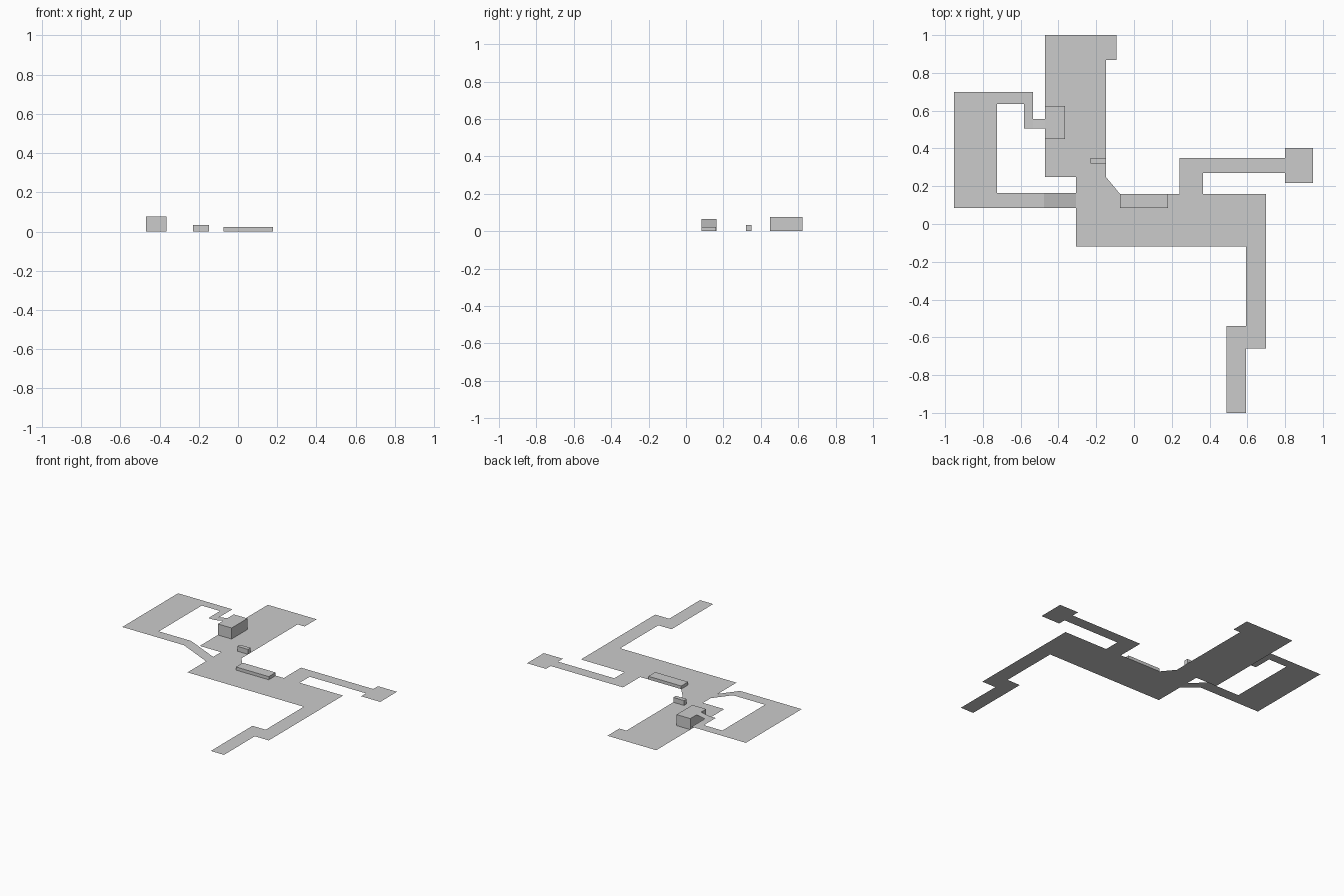
import bpy, bmesh

if "Cube" in bpy.data.objects:
    bpy.data.objects.remove(bpy.data.objects["Cube"])


def sheet(name, points, flip=False):
    """Single flat polygon from an ordered outline of 3D points, split into triangles."""
    bm = bmesh.new()
    face = bm.faces.new([bm.verts.new(p) for p in points])
    face.normal_update()
    if (face.normal.z < 0) != flip:
        face.normal_flip()
    if len(points) > 4:
        bmesh.ops.triangulate(bm, faces=[face])
    return finish(name, bm)


def block(name, x0, x1, y0, y1, height):
    """Open-bottomed box standing on the floor sheet."""
    bm = bmesh.new()
    base = bm.faces.new([bm.verts.new((x, y, 0)) for x, y in
                         ((x0, y0), (x1, y0), (x1, y1), (x0, y1))])
    top = bmesh.ops.extrude_face_region(bm, geom=[base])["geom"]
    for v in top:
        if isinstance(v, bmesh.types.BMVert):
            v.co.z = height
    if base.is_valid:
        bmesh.ops.delete(bm, geom=[base], context='FACES_ONLY')
    bmesh.ops.recalc_face_normals(bm, faces=bm.faces)
    # keep the top facing up
    bm.normal_update()
    if max(bm.faces, key=lambda f: f.calc_center_median().z).normal.z < 0:
        bmesh.ops.reverse_faces(bm, faces=bm.faces)
    return finish(name, bm)


def finish(name, bm):
    mesh = bpy.data.meshes.new(name)
    bm.to_mesh(mesh)
    bm.free()
    obj = bpy.data.objects.new(name, mesh)
    bpy.context.collection.objects.link(obj)
    return obj


# Ground floor: rooms and corridors in one outline
floor = [(-0.47, 1.0), (-0.093, 1.0), (-0.093, 0.868), (-0.147, 0.868),
         (-0.147, 0.247), (-0.075, 0.16), (0.242, 0.16), (0.242, 0.35),
         (0.80, 0.35), (0.80, 0.402), (0.947, 0.402), (0.947, 0.217),
         (0.80, 0.217), (0.80, 0.27), (0.365, 0.27), (0.365, 0.16),
         (0.70, 0.16), (0.70, -0.66), (0.592, -0.66), (0.592, -1.0),
         (0.49, -1.0), (0.49, -0.54), (0.592, -0.54), (0.592, -0.12),
         (-0.306, -0.12), (-0.306, 0.249), (-0.47, 0.249)]
sheet("ground_floor", [(x, y, 0) for x, y in floor])

# Raised walkway
Z = 0.066
walkway = [(-0.953, 0.70), (-0.534, 0.70), (-0.534, 0.505), (-0.583, 0.505),
           (-0.583, 0.635), (-0.725, 0.635), (-0.725, 0.163),
           (-0.477, 0.163), (-0.477, 0.084), (-0.953, 0.084)]
sheet("raised_walkway", [(x, y, Z) for x, y in walkway])


# Ramps joining the levels (their faces point down)
def ramp(name, x0, z0, x1, z1, y0, y1):
    sheet(name, [(x0, y0, z0), (x1, y0, z1), (x1, y1, z1), (x0, y1, z0)], flip=True)


ramp("long_ramp", -0.477, Z, -0.306, 0, 0.084, 0.163)
ramp("short_ramp", -0.534, Z, -0.47, 0.077, 0.505, 0.555)

# Blocks on the floor
block("tall_block", -0.47, -0.364, 0.449, 0.624, 0.077)
block("small_block", -0.23, -0.147, 0.321, 0.35, 0.034)
block("low_platform", -0.075, 0.179, 0.084, 0.16, 0.022)
